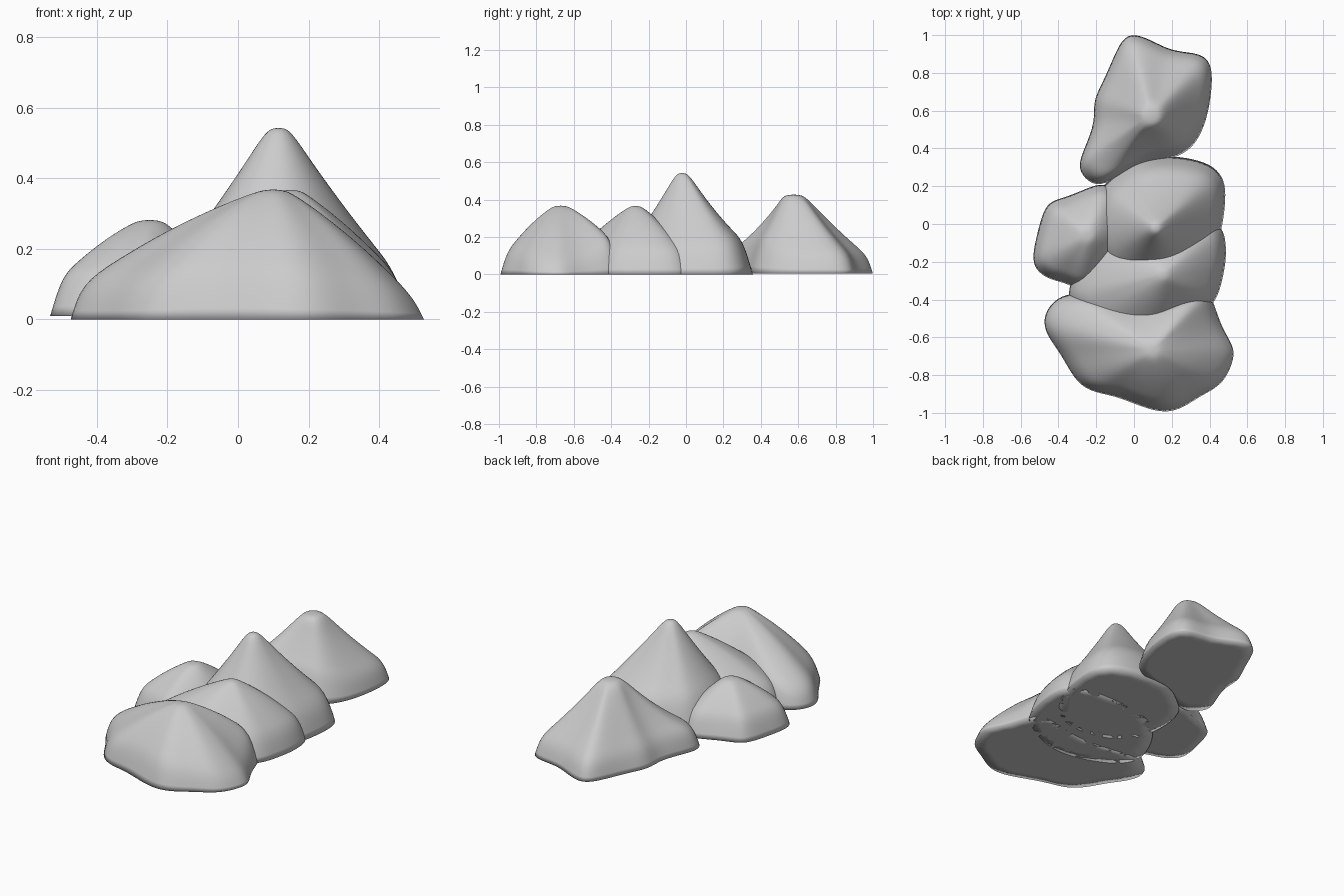
import bpy, bmesh
from mathutils import Vector


def mound(name, outline, peak, height, rim, bulge, base=0.0, cap=0.035):
    """Closed rock: steep skirt, slopes up to a small rounded peak, flat underside.
    Outline points are (x, y), (x, y, rim height) or (x, y, rim height, slope bulge)."""
    bm = bmesh.new()
    top = Vector(peak)
    n = len(outline)
    rings, under = [], []
    slopes = [0, 0.2, 0.4, 0.6, 0.8, 1]
    for step in range(len(slopes) + 1):
        ring = []
        for pt in outline:
            p = Vector(pt[:2])
            k = pt[2] if len(pt) > 2 else rim
            c = pt[3] if len(pt) > 3 else bulge
            out = (p - top).normalized()
            r = (p - top).length
            if step == 0:
                q, z = p + out * 0.004, base
                under.append(bm.verts.new((q.x, q.y, base)))
            else:
                s = slopes[step - 1]
                edge = r - (0.025 + 0.3 * max(k - 0.1, 0))
                q = top + out * (edge + (cap - edge) * s)
                z = k + (height * 0.993 - k) * (s + c * s * (1 - s))
            ring.append(bm.verts.new((q.x, q.y, z)))
        rings.append(ring)
    for a, b in zip(rings, rings[1:]):
        for i in range(n):
            j = (i + 1) % n
            bm.faces.new((a[i], a[j], b[j], b[i]))
    centre = bm.verts.new((top.x, top.y, height * 1.008))
    for i in range(n):
        bm.faces.new((rings[-1][i], rings[-1][(i + 1) % n], centre))
    bmesh.ops.recalc_face_normals(bm, faces=bm.faces)
    bm.normal_update()
    if centre.normal.z < 0:
        bmesh.ops.reverse_faces(bm, faces=bm.faces)
    # flat underside, welded to the skirt after smoothing
    mid = bm.verts.new((top.x, top.y, base))
    fan = [bm.faces.new((under[i], under[(i + 1) % n], mid)) for i in range(n)]
    bm.normal_update()
    if fan[0].normal.z > 0:
        bmesh.ops.reverse_faces(bm, faces=fan)
    for f in bm.faces:
        f.smooth = True
    me = bpy.data.meshes.new(name)
    bm.to_mesh(me)
    bm.free()
    ob = bpy.data.objects.new(name, me)
    bpy.context.collection.objects.link(ob)
    sub = ob.modifiers.new("smooth", 'SUBSURF')
    sub.levels = sub.render_levels = 2
    ob.modifiers.new("weld", 'WELD').merge_threshold = 0.0005


# Back mound
mound("back_rock", [
    (0.0, 1.005), (-0.06, 0.98), (-0.11, 0.87), (-0.16, 0.75), (-0.215, 0.65),
    (-0.2, 0.54), (-0.26, 0.4, 0.11, -0.3), (-0.295, 0.31, 0.11, -0.35),
    (-0.26, 0.24, 0.11, -0.35), (-0.18, 0.195, 0.12, -0.35),
    (-0.06, 0.27, 0.16, -0.25), (0.08, 0.33, 0.18), (0.24, 0.355, 0.16), (0.33, 0.43, 0.13),
    (0.385, 0.56), (0.41, 0.72), (0.41, 0.83), (0.37, 0.89), (0.29, 0.905),
    (0.19, 0.915), (0.09, 0.97)],
    (0.09, 0.575), 0.425, 0.1, -0.14, base=0.005, cap=0.06)

# Tall middle peak
mound("middle_peak", [
    (0.1, 0.355, 0.18, -0.25), (0.0, 0.335, 0.18, -0.25), (-0.09, 0.26, 0.18, -0.2),
    (-0.17, 0.2, 0.18), (-0.21, 0.09, 0.18), (-0.22, -0.05, 0.18), (-0.19, -0.19, 0.17),
    (-0.1, -0.29, 0.17), (0.03, -0.33, 0.17), (0.17, -0.34, 0.17), (0.3, -0.29),
    (0.39, -0.19), (0.455, -0.06), (0.475, 0.06), (0.485, 0.19), (0.455, 0.27, 0.15),
    (0.38, 0.325, 0.17, -0.2), (0.24, 0.355, 0.18, -0.25)],
    (0.115, -0.02), 0.54, 0.13, -0.1)

# Lower shoulder between the middle peak and the front mound
mound("shoulder_rock", [
    (0.1, 0.04), (-0.07, 0.02), (-0.2, -0.07), (-0.29, -0.2), (-0.33, -0.3),
    (-0.35, -0.39), (-0.3, -0.48), (-0.18, -0.55, 0.16), (0.0, -0.6, 0.16),
    (0.16, -0.58, 0.15), (0.29, -0.51, 0.12), (0.39, -0.45), (0.44, -0.385),
    (0.465, -0.29), (0.487, -0.18), (0.48, -0.03), (0.4, 0.03), (0.25, 0.05)],
    (0.15, -0.27), 0.365, 0.12, 0.25)

# Wide front mound
mound("front_rock", [
    (0.16, -1.0, 0.12), (0.03, -0.96, 0.13), (-0.1, -0.905, 0.13), (-0.24, -0.885, 0.11),
    (-0.32, -0.81), (-0.38, -0.69), (-0.46, -0.59), (-0.48, -0.5), (-0.43, -0.41, 0.1),
    (-0.33, -0.36, 0.12), (-0.18, -0.39, 0.16), (0.0, -0.41, 0.18), (0.14, -0.4, 0.2),
    (0.26, -0.365, 0.21), (0.385, -0.35, 0.17), (0.42, -0.42, 0.12), (0.46, -0.55, 0.08),
    (0.52, -0.64, 0.06, 0.25), (0.53, -0.71, 0.06, 0.25), (0.47, -0.85, 0.08),
    (0.35, -0.905), (0.26, -0.97, 0.11)],
    (0.1, -0.67), 0.366, 0.1, 0.33, cap=0.045)

# Small left mound
mound("left_rock", [
    (-0.18, 0.215), (-0.28, 0.17), (-0.37, 0.135), (-0.45, 0.115), (-0.485, 0.04),
    (-0.51, -0.06), (-0.535, -0.17), (-0.52, -0.24), (-0.45, -0.29), (-0.37, -0.305),
    (-0.29, -0.345), (-0.21, -0.31), (-0.13, -0.24), (-0.06, -0.15), (-0.03, -0.03),
    (-0.05, 0.1), (-0.1, 0.19)],
    (-0.25, -0.06), 0.28, 0.12, 0.35, base=0.01, cap=0.04)
